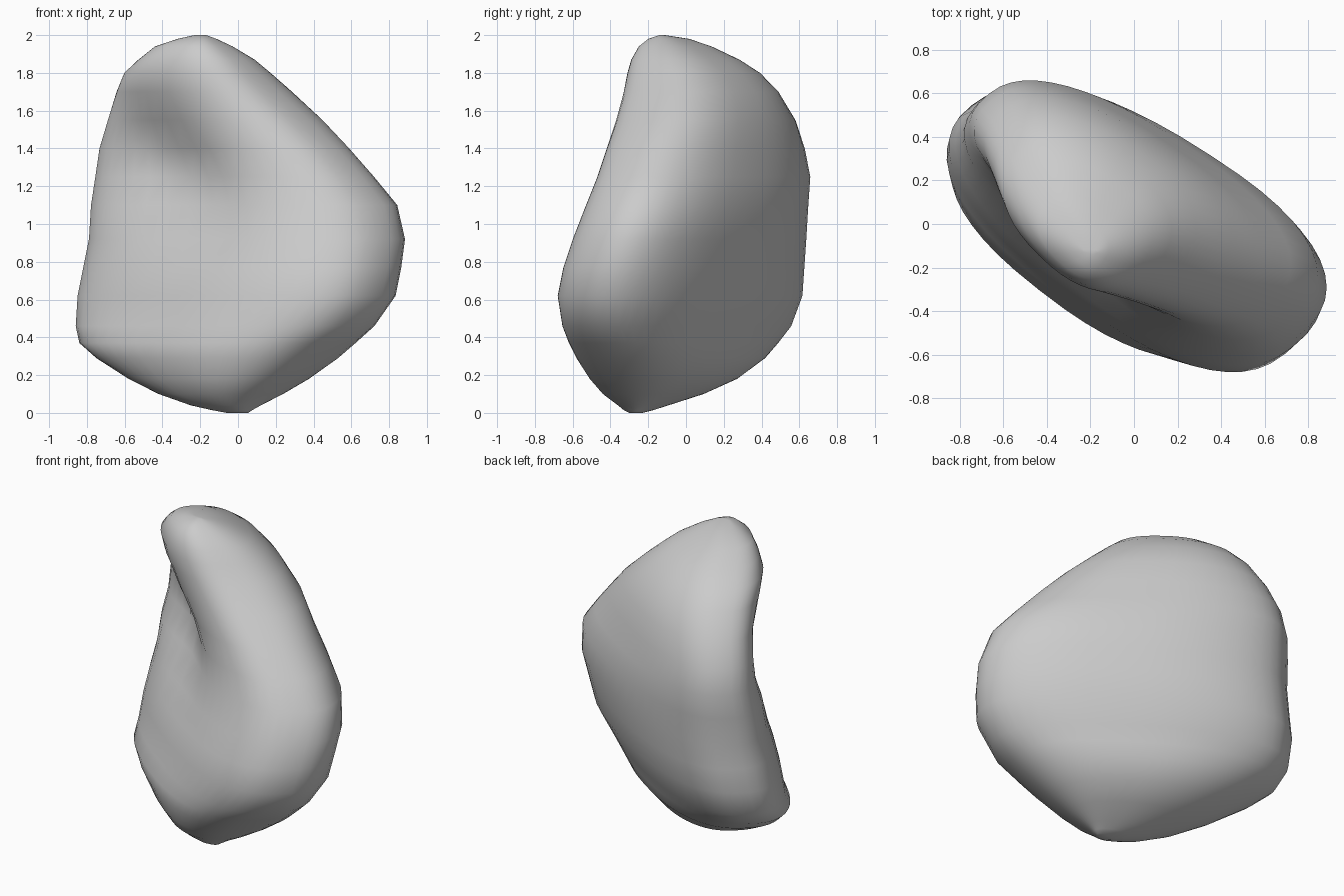
import bpy
import bmesh
import math

SEGMENTS = 48
BOXINESS = .83

# Horizontal slices of the stone: height, x range, y range
SLICES = [
    (0.0, -.06, .05, -.30, -.23),
    (.015, -.14, .07, -.33, -.17),
    (.04, -.25, .11, -.36, -.09),
    (.10, -.42, .22, -.44, .10),
    (.18, -.58, .35, -.51, .28),
    (.29, -.75, .50, -.58, .43),
    (.37, -.84, .59, -.62, .50),
    (.46, -.86, .69, -.655, .57),
    (.62, -.85, .80, -.68, .63),
    (.77, -.82, .83, -.65, .64),
    (.92, -.79, .85, -.60, .65),
    (1.1, -.78, .81, -.53, .66),
    (1.25, -.76, .69, -.47, .67),
    (1.4, -.745, .56, -.42, .64),
    (1.55, -.71, .42, -.37, .59),
    (1.7, -.66, .26, -.33, .50),
    (1.8, -.61, .15, -.31, .40),
    (1.87, -.53, .07, -.29, .29),
    (1.94, -.44, -.04, -.25, .14),
    (1.98, -.32, -.12, -.20, .02),
    (2.0, -.23, -.17, -.14, -.11),
]


def clamp(value):
    return max(0.0, min(1.0, value))


def soften(value):
    """Pull a sine or cosine outward for a squarer curve."""
    return math.copysign(abs(value) ** BOXINESS, value)


def dent_depth(x, y, z, middle):
    """Hollow that runs diagonally down the upper front of the stone."""
    across = (x - y) / math.sqrt(2)
    toward_back = (x + y) / math.sqrt(2)
    centre = -.36 + .7 * (1.45 - z)
    falloff = ((across - centre) / .25) ** 2 + ((z - 1.3) / .25) ** 2
    front_weight = clamp((middle - toward_back) / .25)
    return .11 * front_weight * math.exp(-falloff / 2)


def slice_points(z, x_low, x_high, y_low, y_high):
    """Slanted, slightly boxy oval that fits the given ranges."""
    centre_x, centre_y = (x_low + x_high) / 2, (y_low + y_high) / 2
    half_x, half_y = (x_high - x_low) / 2, (y_high - y_low) / 2
    slant = -.3 - .35 * clamp(z / .45) + .35 * clamp((z - 1.35) / .5)
    half_slant = math.acos(slant) / 2
    short, long = math.cos(half_slant), math.sin(half_slant)
    power = 2 / (2 - BOXINESS)
    reach = (short ** power + long ** power) ** (1 / power)
    middle = (centre_x + centre_y) / math.sqrt(2)
    points = []
    for i in range(SEGMENTS):
        angle = math.tau * i / SEGMENTS
        depth = soften(math.cos(angle)) * short / reach
        width = soften(math.sin(angle)) * long / reach
        if depth > 0:
            # The back is fuller toward the left end
            depth *= 1.05 - .18 * width
        x = centre_x + half_x * (depth - width)
        y = centre_y + half_y * (depth + width)
        push = dent_depth(x, y, z, middle) / math.sqrt(2)
        points.append((x + push, y + push, z))
    return points


def make_material(name, colour):
    material = bpy.data.materials.new(name)
    material.use_nodes = True
    material.diffuse_color = colour
    shader = material.node_tree.nodes["Principled BSDF"]
    shader.inputs["Base Color"].default_value = colour
    shader.inputs["Roughness"].default_value = .8
    return material


default_cube = bpy.data.objects.get("Cube")
if default_cube:
    bpy.data.objects.remove(default_cube, do_unlink=True)

# Loft the slices into one closed stone
bm = bmesh.new()
rings = [[bm.verts.new(p) for p in slice_points(*s)] for s in SLICES]
for lower, upper in zip(rings, rings[1:]):
    for i in range(SEGMENTS):
        j = (i + 1) % SEGMENTS
        bm.faces.new((lower[i], lower[j], upper[j], upper[i]))
bm.faces.new(list(reversed(rings[0])))
bm.faces.new(rings[-1])
bmesh.ops.recalc_face_normals(bm, faces=bm.faces)

mesh = bpy.data.meshes.new("stone")
bm.to_mesh(mesh)
bm.free()
mesh.materials.append(make_material("light grey stone", (.6, .6, .6, 1)))

stone = bpy.data.objects.new("stone", mesh)
bpy.context.collection.objects.link(stone)

# Smooth shading
bpy.ops.object.select_all(action="DESELECT")
stone.select_set(True)
bpy.context.view_layer.objects.active = stone
bpy.ops.object.shade_smooth_by_angle(angle=math.radians(50))
